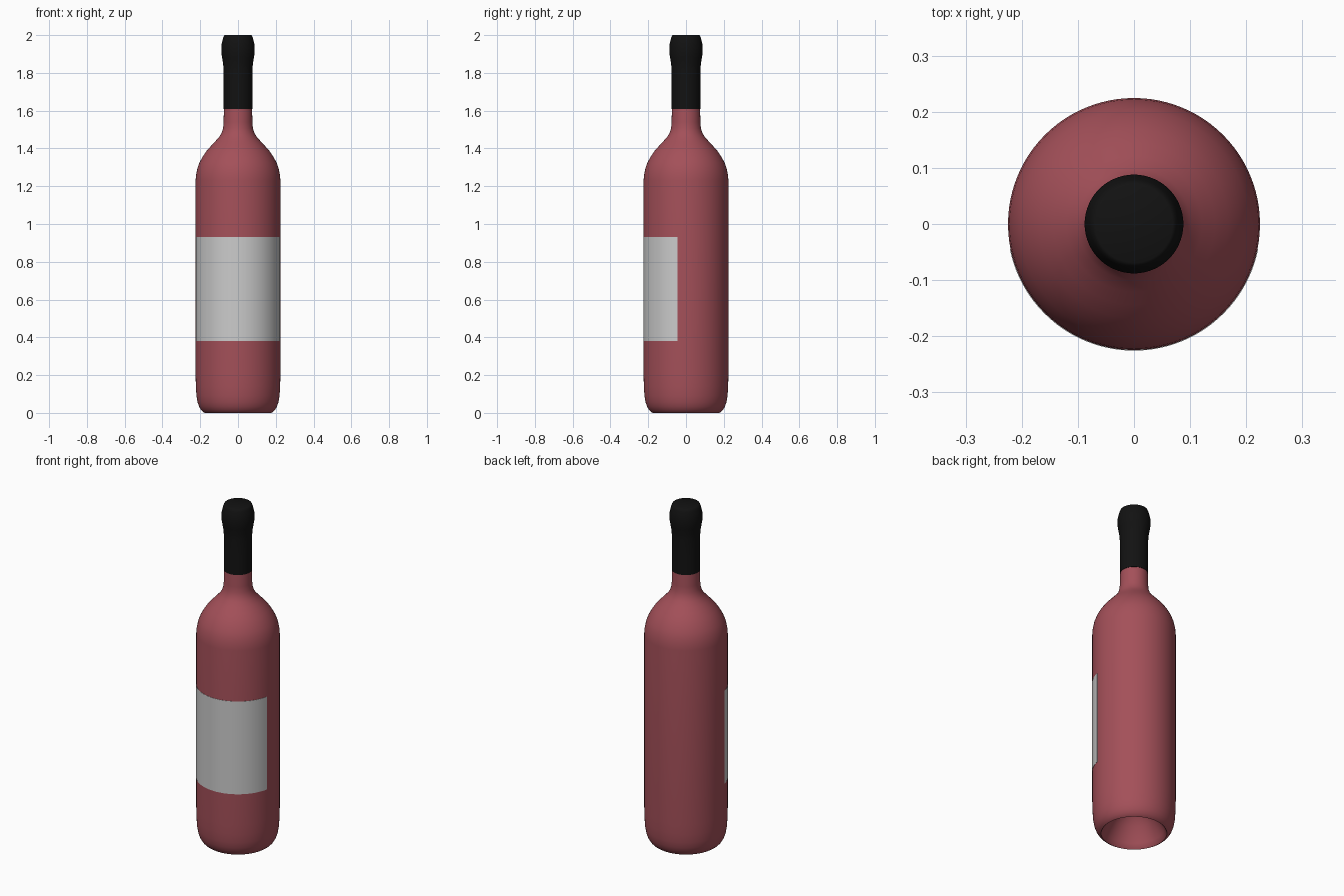
import bpy, bmesh, math

if "Cube" in bpy.data.objects:
    bpy.data.objects.remove(bpy.data.objects["Cube"])

SEGMENTS = 96


def finish(bm, name, color=None, angle=40):
    mesh = bpy.data.meshes.new(name)
    bm.to_mesh(mesh)
    bm.free()
    obj = bpy.data.objects.new(name, mesh)
    bpy.context.collection.objects.link(obj)
    if color:
        mat = bpy.data.materials.new(name + "_material")
        mat.diffuse_color = (*color, 1)
        mat.use_nodes = True
        mat.node_tree.nodes["Principled BSDF"].inputs["Base Color"].default_value = mat.diffuse_color
        mesh.materials.append(mat)
    bpy.ops.object.select_all(action='DESELECT')
    obj.select_set(True)
    bpy.context.view_layer.objects.active = obj
    bpy.ops.object.shade_smooth_by_angle(angle=math.radians(angle))
    return obj


def lathe(name, profile, color):
    """Revolve (radius, height) points around the z axis."""
    bm = bmesh.new()
    verts = [bm.verts.new((r, 0, z)) for r, z in profile]
    edges = [bm.edges.new(pair) for pair in zip(verts, verts[1:])]
    bmesh.ops.spin(bm, geom=verts + edges, cent=(0, 0, 0), axis=(0, 0, 1),
                   angle=math.tau, steps=SEGMENTS, use_duplicate=False)
    bmesh.ops.remove_doubles(bm, verts=bm.verts, dist=1e-4)
    bmesh.ops.recalc_face_normals(bm, faces=bm.faces)
    return finish(bm, name, color)


# Glass bottle: hollow punt under the base, body, shoulder and neck
lathe("glass_bottle", [
    (0, 0.19), (0.03, 0.187), (0.06, 0.175), (0.09, 0.15), (0.12, 0.11),
    (0.145, 0.065), (0.162, 0.03), (0.174, 0.002),
    (0.177, 0.0), (0.185, 0.005), (0.196, 0.016), (0.206, 0.033),
    (0.214, 0.056), (0.22, 0.09), (0.223, 0.14), (0.2245, 0.2),
    (0.2245, 1.23), (0.222, 1.26), (0.215, 1.295), (0.204, 1.325),
    (0.188, 1.355), (0.168, 1.385), (0.144, 1.412), (0.121, 1.437),
    (0.1, 1.46), (0.087, 1.482), (0.079, 1.507), (0.076, 1.54),
    (0.075, 1.6), (0.073, 1.62), (0.072, 1.96), (0, 1.96)],
    (0.37, 0.08, 0.1))

# Black capsule over the neck and lip
lathe("neck_capsule", [
    (0.072, 1.61), (0.0765, 1.61), (0.0765, 1.72), (0.0765, 1.82),
    (0.079, 1.85), (0.084, 1.88), (0.088, 1.905), (0.088, 1.945),
    (0.084, 1.965), (0.079, 1.985), (0.074, 1.997), (0.069, 2.0),
    (0, 2.0)], (0.006, 0.006, 0.006))

# Paper label wrapped around the front
bm = bmesh.new()
half = math.radians(78.4)
profile = [(0.223, 0.38), (0.2257, 0.38), (0.2257, 0.93), (0.223, 0.93)]
start = -math.pi / 2 - half
verts = [bm.verts.new((r * math.cos(start), r * math.sin(start), z))
         for r, z in profile]
edges = [bm.edges.new((verts[i], verts[(i + 1) % 4])) for i in range(4)]
bmesh.ops.spin(bm, geom=verts + edges, cent=(0, 0, 0), axis=(0, 0, 1),
               angle=2 * half, steps=48, use_duplicate=False)
bmesh.ops.holes_fill(bm, edges=bm.edges, sides=4)
bmesh.ops.recalc_face_normals(bm, faces=bm.faces)
finish(bm, "front_label")
